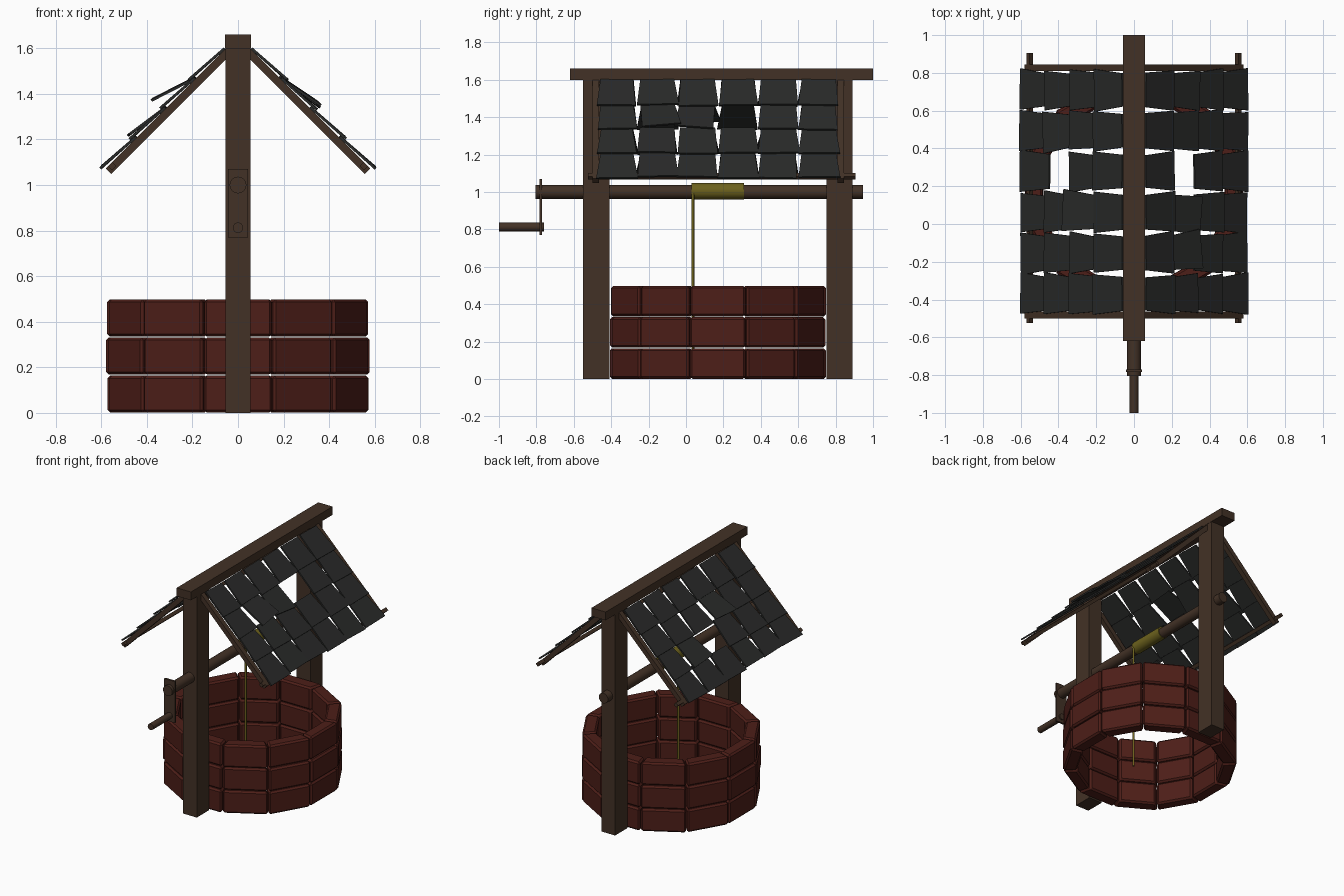
import bpy, bmesh, math, random
from mathutils import Matrix, Vector

if "Cube" in bpy.data.objects:
    bpy.data.objects.remove(bpy.data.objects["Cube"])

random.seed(4)
CY = 0.17  # centre of the well along y


def material(name, rgb):
    m = bpy.data.materials.new(name)
    m.diffuse_color = (*rgb, 1)
    m.use_nodes = True
    m.node_tree.nodes["Principled BSDF"].inputs["Base Color"].default_value = m.diffuse_color
    return m


WOOD = material("wood", (0.055, 0.031, 0.019))
BRICK = material("brick", (0.075, 0.013, 0.009))
SLATE = material("slate", (0.022, 0.023, 0.022))
ROPE = material("rope", (0.15, 0.12, 0.012))


def add(name, bm, mat, bevel=0):
    bmesh.ops.recalc_face_normals(bm, faces=bm.faces)
    me = bpy.data.meshes.new(name)
    bm.to_mesh(me)
    bm.free()
    me.materials.append(mat)
    ob = bpy.data.objects.new(name, me)
    bpy.context.collection.objects.link(ob)
    if bevel:
        b = ob.modifiers.new("bevel", "BEVEL")
        b.width, b.segments = bevel, 1
    return ob


def hexa(bm, bottom, top, mtx=Matrix()):
    # six-sided solid from two quads
    vs = [bm.verts.new(mtx @ Vector(p)) for p in bottom + top]
    for f in ((3, 2, 1, 0), (4, 5, 6, 7), (0, 1, 5, 4), (1, 2, 6, 5), (2, 3, 7, 6), (3, 0, 4, 7)):
        bm.faces.new([vs[i] for i in f])


def prism(bm, quad, z0, z1, mtx=Matrix()):
    hexa(bm, [(x, y, z0) for x, y in quad], [(x, y, z1) for x, y in quad], mtx)


def box(name, x, y, z, mat=WOOD):
    bm = bmesh.new()
    prism(bm, [(x[0], y[0]), (x[1], y[0]), (x[1], y[1]), (x[0], y[1])], *z)
    return add(name, bm, mat)


def rod(name, a, b, r, mat=WOOD, sides=16):
    a, b = Vector(a), Vector(b)
    bm = bmesh.new()
    rot = (b - a).to_track_quat("Z", "Y").to_matrix().to_4x4()
    bmesh.ops.create_cone(bm, cap_ends=True, segments=sides, radius1=r, radius2=r,
                          depth=(b - a).length, matrix=Matrix.Translation((a + b) / 2) @ rot)
    for f in bm.faces:
        f.smooth = len(f.verts) == 4
    return add(name, bm, mat)


# brick ring: three courses of twelve wedge blocks
bm = bmesh.new()
t = math.tan(math.radians(15))
for row in range(3):
    for i in range(12):
        ro = 0.574 + random.uniform(-0.003, 0.005)
        ri = 0.482 + random.uniform(-0.003, 0.003)
        wo, wi = ro * t - 0.003, ri * t - 0.004
        m = Matrix.Translation((0, CY, 0)) @ Matrix.Rotation(math.radians(30 * i), 4, "Z")
        prism(bm, [(ri, -wi), (ro, -wo), (ro, wo), (ri, wi)],
              row * 0.167 + 0.001, row * 0.167 + 0.164, m)
add("brick_ring", bm, BRICK, 0.012)

# posts and ridge beam
box("front_post", (-0.055, 0.055), (-0.55, -0.41), (0, 1.6))
box("back_post", (-0.055, 0.055), (0.75, 0.89), (0, 1.6))
box("ridge_beam", (-0.057, 0.057), (-0.62, 1.0), (1.6, 1.66))

# axle, rope and crank
rod("axle", (0, -0.805, 1.0), (0, 0.945, 1.0), 0.037)
rod("rope_coil", (0, 0.03, 1.005), (0, 0.31, 1.005), 0.044, ROPE)
rod("rope", (0.035, 0.037, 1.0), (0.035, 0.037, 0.06), 0.008, ROPE, 8)
box("crank_arm", (-0.043, 0.043), (-0.783, -0.769), (0.77, 1.07))
rod("crank_handle", (0, -1.0, 0.813), (0, -0.76, 0.813), 0.023)

# roof: each slope uses local axes u (down), y, n (outward)
ODD = {(1, 1, 1): (0.12, 0.05), (1, 1, 2): (-0.1, 0.03), (-1, 1, 2): (0.06, 0.1), (-1, 2, 4): (-0.05, 0.03)}
MISSING = {(1, 1, 3), (-1, 2, 3)}
c = math.sqrt(0.5)
for s, side in ((1, "right"), (-1, "left")):
    slope = Matrix(((s * c, 0, s * c, 0), (0, 1, 0, 0), (-c, 0, c, 1.63), (0, 0, 0, 1)))

    # rafters
    bm = bmesh.new()
    for y in (-0.482, 0.827):
        prism(bm, [(0.03, y - 0.018), (0.805, y - 0.018), (0.805, y + 0.018), (0.03, y + 0.018)],
              -0.018, 0.016, slope)
    add(side + "_rafters", bm, WOOD)

    # eave batten
    bm = bmesh.new()
    prism(bm, [(0.765, -0.525), (0.79, -0.525), (0.79, 0.905), (0.765, 0.905)], -0.008, 0.016, slope)
    add(side + "_eave_batten", bm, WOOD)

    # tapered shingles, slightly uneven, a few loose or missing
    bm = bmesh.new()
    for row in range(4):
        for col in range(6):
            key = (s, row, col)
            if key in MISSING:
                continue
            twist, lift = ODD.get(key, (random.uniform(-0.025, 0.025), 0))
            y = CY + (col - 2.5) * 0.216
            wt = 0.088 + random.uniform(-0.006, 0.006)
            wb = 0.107 + random.uniform(-0.004, 0.006)
            L = 0.203 + random.uniform(-0.006, 0.006)
            n0, n1 = 0.015, 0.026 + lift * 0.5 + random.uniform(0, 0.004)
            m = slope @ Matrix.Translation((0.065 + row * 0.182, y, 0)) @ Matrix.Rotation(twist, 4, "Z")
            low = [(0, -wt, n0), (L, -wb, n1), (L, wb, n1), (0, wt, n0)]
            hexa(bm, low, [(a, b, n + 0.011) for a, b, n in low], m)
    add(side + "_shingles", bm, SLATE)
